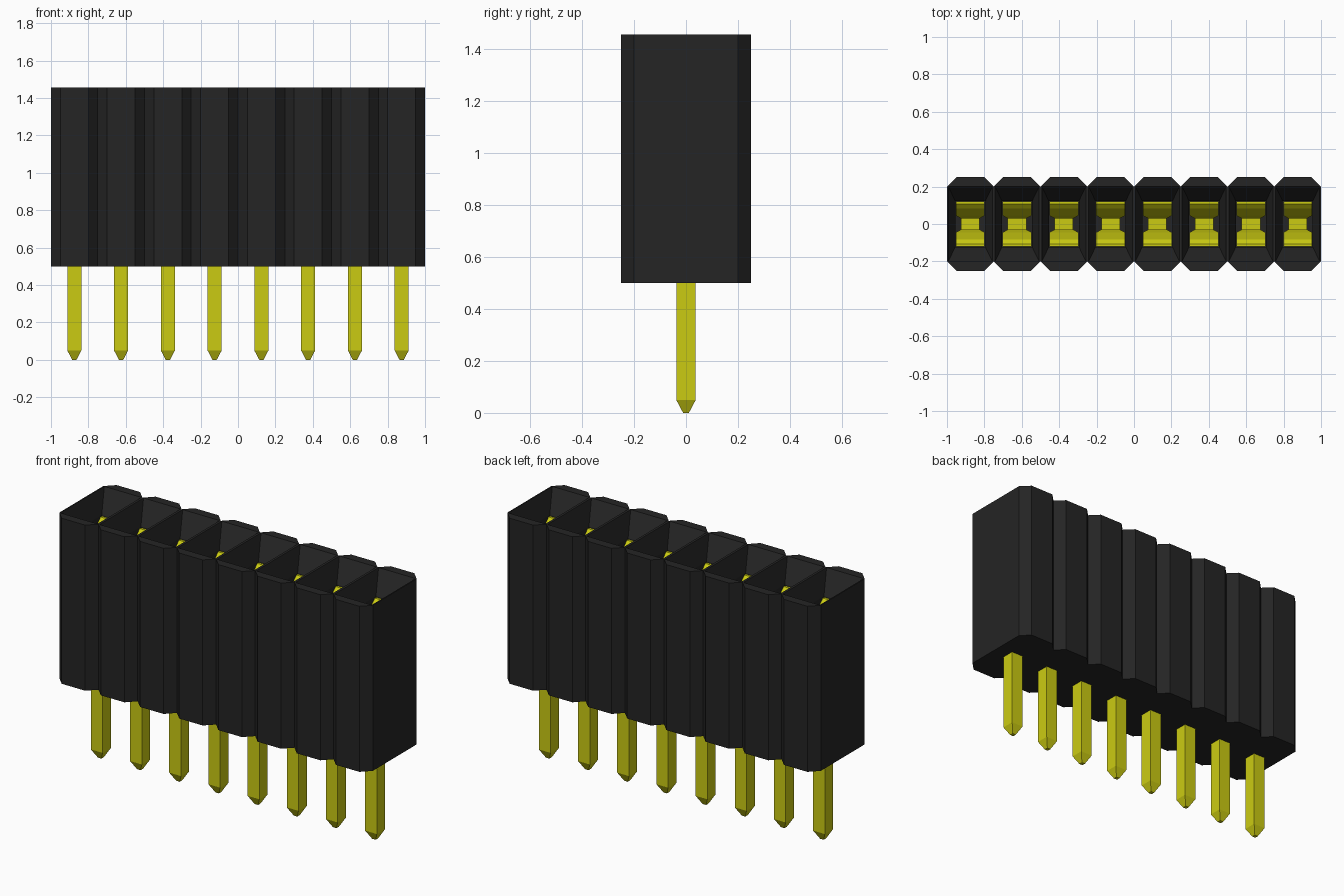
import bpy, bmesh

CELLS, PITCH = 8, 0.25
BASE, TOP = 0.5, 1.455

cube = bpy.data.objects.get("Cube")
if cube:
    bpy.data.objects.remove(cube, do_unlink=True)


def material(name, rgb, rough):
    m = bpy.data.materials.new(name)
    m.use_nodes = True
    m.diffuse_color = (*rgb, 1)
    bsdf = m.node_tree.nodes["Principled BSDF"]
    bsdf.inputs["Base Color"].default_value = (*rgb, 1)
    bsdf.inputs["Roughness"].default_value = rough
    return m


black = material("black plastic", (0.018, 0.018, 0.018), 0.6)
gold = material("yellow metal", (0.6, 0.6, 0.006), 0.5)


def finish(bm, name, mat):
    bmesh.ops.remove_doubles(bm, verts=bm.verts[:], dist=0.0002)
    bmesh.ops.recalc_face_normals(bm, faces=bm.faces[:])
    mesh = bpy.data.meshes.new(name)
    bm.to_mesh(mesh)
    bm.free()
    mesh.materials.append(mat)
    ob = bpy.data.objects.new(name, mesh)
    bpy.context.collection.objects.link(ob)
    return ob


def rect(bm, cx, hx, hy, z):
    corners = ((hx, hy), (-hx, hy), (-hx, -hy), (hx, -hy))
    return [bm.verts.new((cx + x, y, z)) for x, y in corners]


def bridge(bm, a, b, skip=()):
    n = len(a)
    for i in range(n):
        if i not in skip:
            bm.faces.new((a[i], a[(i + 1) % n], b[(i + 1) % n], b[i]))


# Housing: a row of chamfered cells, each with a funnel and a socket
OUTLINE = ((0.125, 0.2), (0.075, 0.25), (-0.075, 0.25), (-0.125, 0.2),
           (-0.125, -0.2), (-0.075, -0.25), (0.075, -0.25), (0.125, -0.2))
bm = bmesh.new()
for c in range(CELLS):
    cx = (c - (CELLS - 1) / 2) * PITCH
    low, high = [[bm.verts.new((cx + x, y, z)) for x, y in OUTLINE] for z in (BASE, TOP)]
    # Side walls between neighbouring cells are left out
    skip = {3} if c > 0 else set()
    if c < CELLS - 1:
        skip.add(7)
    bridge(bm, low, high, skip)
    bm.faces.new(low)
    rim = rect(bm, cx, 0.118, 0.2, TOP)
    throat = rect(bm, cx, 0.08, 0.122, TOP - 0.125)
    floor = rect(bm, cx, 0.08, 0.122, BASE + 0.08)
    for i in range(4):
        a, b, d = high[2 * i], high[2 * i + 1], high[(2 * i + 2) % 8]
        bm.faces.new((a, b, rim[i]))
        bm.faces.new((b, d, rim[(i + 1) % 4], rim[i]))
    bridge(bm, rim, throat)
    bridge(bm, throat, floor)
    bm.faces.new(floor)
finish(bm, "housing", black)


def repeat(ob):
    ob.location.x = -(CELLS - 1) / 2 * PITCH
    mod = ob.modifiers.new("row", 'ARRAY')
    mod.count = CELLS
    mod.use_relative_offset = False
    mod.use_constant_offset = True
    mod.constant_offset_displace = (PITCH, 0, 0)


# Square pins with tapered tips
bm = bmesh.new()
rings = [rect(bm, 0, h, h, z) for h, z in ((0.011, 0), (0.0375, 0.05), (0.0375, BASE + 0.1))]
for a, b in zip(rings, rings[1:]):
    bridge(bm, a, b)
bm.faces.new(rings[0])
bm.faces.new(rings[-1])
repeat(finish(bm, "pins", gold))

# Spring contacts: two bent leaves that pinch together, joined at the base
LEAF = ((0.107, 1.325, 0.077), (0.082, 1.3, 0.077), (0.045, 1.2, 0.077),
        (0.03, 1.14, 0.05), (0.045, 1.02, 0.05), (0.1, 0.8, 0.05), (0.1, 0.61, 0.05))
bm = bmesh.new()
for side in (1, -1):
    loops = []
    for y, z, w in LEAF:
        loops.append([bm.verts.new((x, side * yy, z)) for x, yy in
                      ((w, y), (-w, y), (-w, y + 0.013), (w, y + 0.013))])
    for a, b in zip(loops, loops[1:]):
        bridge(bm, a, b)
    bm.faces.new(loops[0])
    bm.faces.new(loops[-1])
plate = [rect(bm, 0, 0.05, 0.113, z) for z in (0.59, 0.61)]
bridge(bm, *plate)
bm.faces.new(plate[0])
bm.faces.new(plate[1])
repeat(finish(bm, "spring_contacts", gold))
